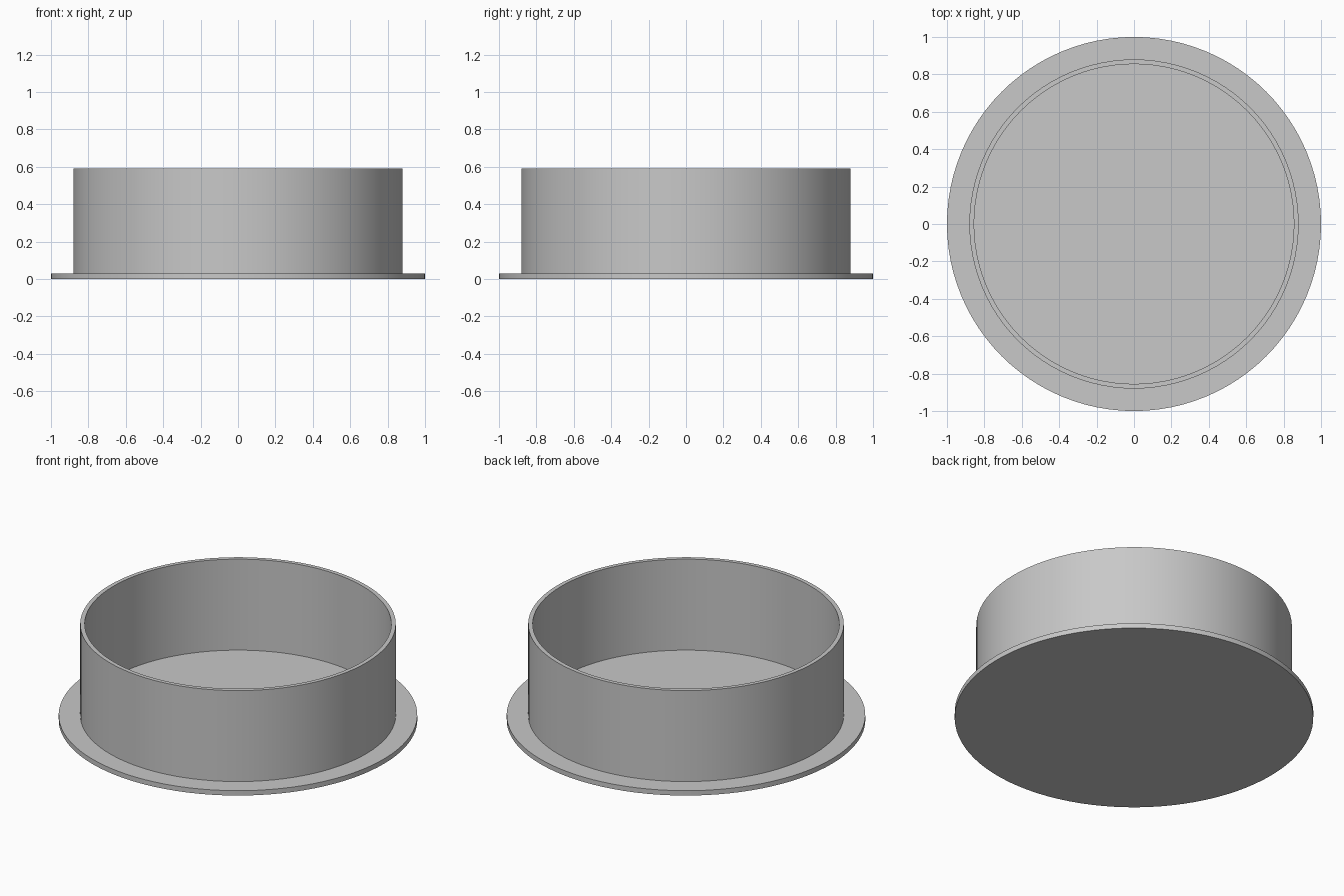
import bpy
import bmesh
import math

SEGMENTS = 96

cube = bpy.data.objects.get("Cube")
if cube:
    bpy.data.objects.remove(cube, do_unlink=True)

grey = bpy.data.materials.new("plain_grey")
grey.use_nodes = True
colour = (0.58, 0.58, 0.58, 1.0)
grey.diffuse_color = colour
grey.node_tree.nodes["Principled BSDF"].inputs["Base Color"].default_value = colour


def lathe(name, profile):
    """Revolve a radius/height profile, listed from bottom centre to top centre."""
    bm = bmesh.new()
    verts = [bm.verts.new((r, 0, z)) for r, z in profile]
    edges = [bm.edges.new(pair) for pair in zip(verts, verts[1:])]
    bmesh.ops.spin(bm, geom=verts + edges, cent=(0, 0, 0), axis=(0, 0, 1),
                   angle=math.tau, steps=SEGMENTS, use_duplicate=False)
    bmesh.ops.remove_doubles(bm, verts=bm.verts, dist=0.0001)
    bmesh.ops.recalc_face_normals(bm, faces=bm.faces)
    mesh = bpy.data.meshes.new(name)
    bm.to_mesh(mesh)
    bm.free()
    mesh.materials.append(grey)
    obj = bpy.data.objects.new(name, mesh)
    bpy.context.collection.objects.link(obj)
    bpy.ops.object.select_all(action='DESELECT')
    obj.select_set(True)
    bpy.context.view_layer.objects.active = obj
    bpy.ops.object.shade_smooth_by_angle(angle=math.radians(30))
    return obj


# Round flanged cap: wide thin base plate and a hollow upright wall
BASE_TOP, RIM_TOP = 0.03, 0.59
INNER, OUTER, FLANGE = 0.855, 0.88, 1.0

lathe("flanged_cap", [
    (0, 0), (FLANGE, 0), (FLANGE, BASE_TOP),     # base plate
    (OUTER, BASE_TOP), (OUTER, RIM_TOP),         # outer wall
    (INNER, RIM_TOP), (INNER, BASE_TOP),         # rim and inner wall
    (0, BASE_TOP),                               # inside floor
])
